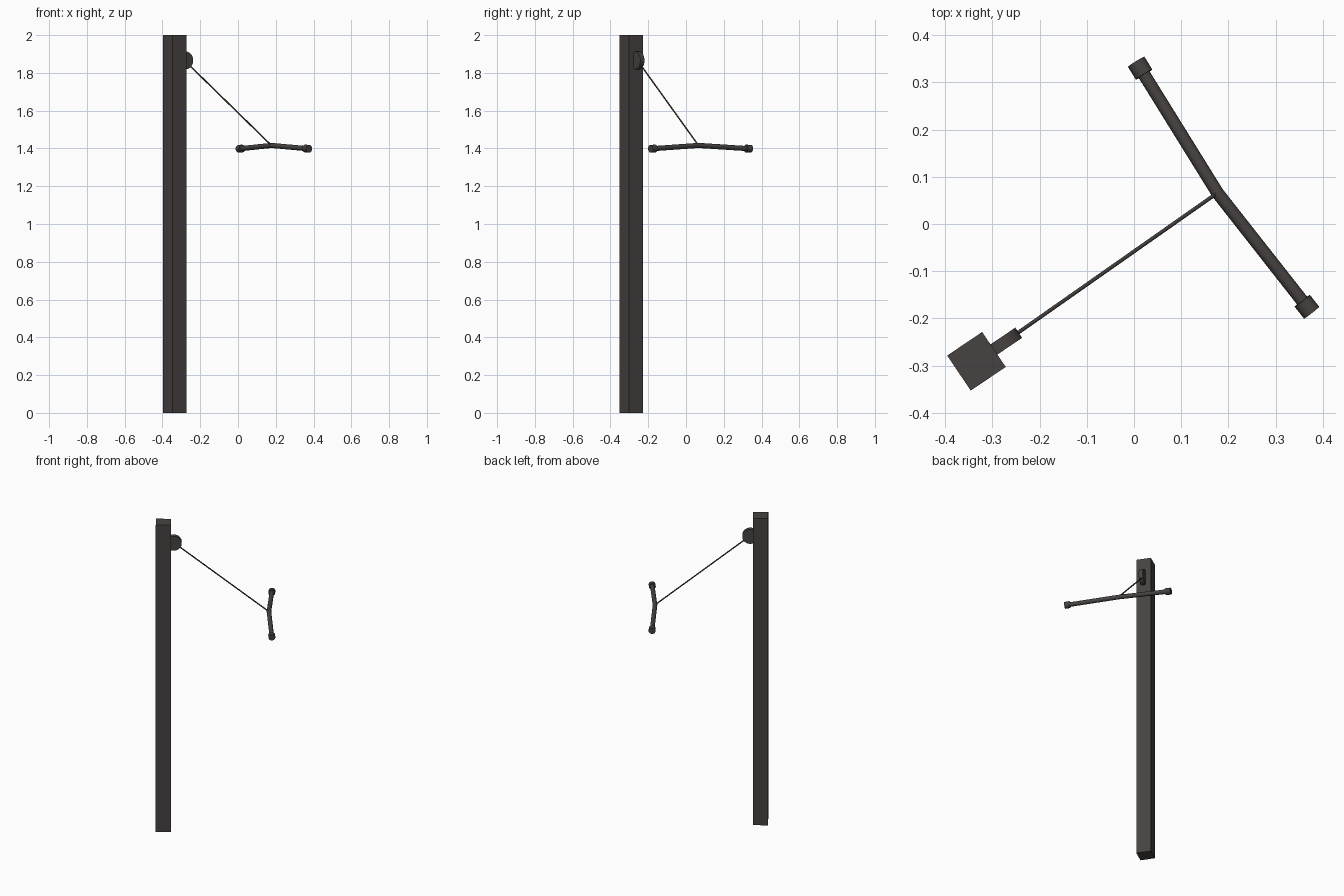
import bpy
import math
from mathutils import Vector

cube = bpy.data.objects.get("Cube")
if cube:
    bpy.data.objects.remove(cube, do_unlink=True)

# Single dark metal colour
metal = bpy.data.materials.new("dark_metal")
metal.use_nodes = True
metal.diffuse_color = (0.062, 0.055, 0.052, 1)
metal.node_tree.nodes["Principled BSDF"].inputs["Base Color"].default_value = metal.diffuse_color


def finish(name, smooth):
    ob = bpy.context.object
    ob.name = name
    ob.data.materials.append(metal)
    if smooth:
        bpy.ops.object.shade_smooth_by_angle(angle=math.radians(35))
    return ob


def rod(name, start, end, radius, sides=24):
    """Closed cylinder between two points."""
    axis = end - start
    bpy.ops.mesh.primitive_cylinder_add(
        vertices=sides, radius=radius, depth=axis.length,
        location=(start + end) / 2,
        rotation=axis.to_track_quat('Z', 'Y').to_euler())
    return finish(name, True)


# The arm plane is turned about the vertical
turn = math.radians(34)
reach = Vector((math.cos(turn), math.sin(turn), 0))
across = Vector((-reach.y, reach.x, 0))
post_base = Vector((-0.334, -0.291, 0))

# Square post
bpy.ops.mesh.primitive_cube_add(size=1, location=post_base + Vector((0, 0, 1)),
                                rotation=(0, 0, turn))
bpy.context.object.scale = (0.0895, 0.0895, 2)
bpy.ops.object.transform_apply(location=False, rotation=False, scale=True)
finish("post", False)

# Pulley wheel on the post face
hub = post_base + reach * 0.061 + Vector((0, 0, 1.866))
rod("pulley_wheel", hub - across * 0.013, hub + across * 0.013, 0.047, 32)

# Cable from the wheel to the middle of the handle
middle = Vector((0.177, 0.066, 1.416))
rod("cable", hub, middle, 0.004, 12)

# Bent handle with an end cap on each half
tips = {"back": Vector((0.0045, 0.344, 1.398)), "front": Vector((0.3765, -0.188, 1.398))}
for side, tip in tips.items():
    inward = (middle - tip).normalized()
    rod(side + "_handle", middle + inward * 0.003, tip + inward * 0.005, 0.0135)
    rod(side + "_end_cap", tip, tip + inward * 0.032, 0.0205)
